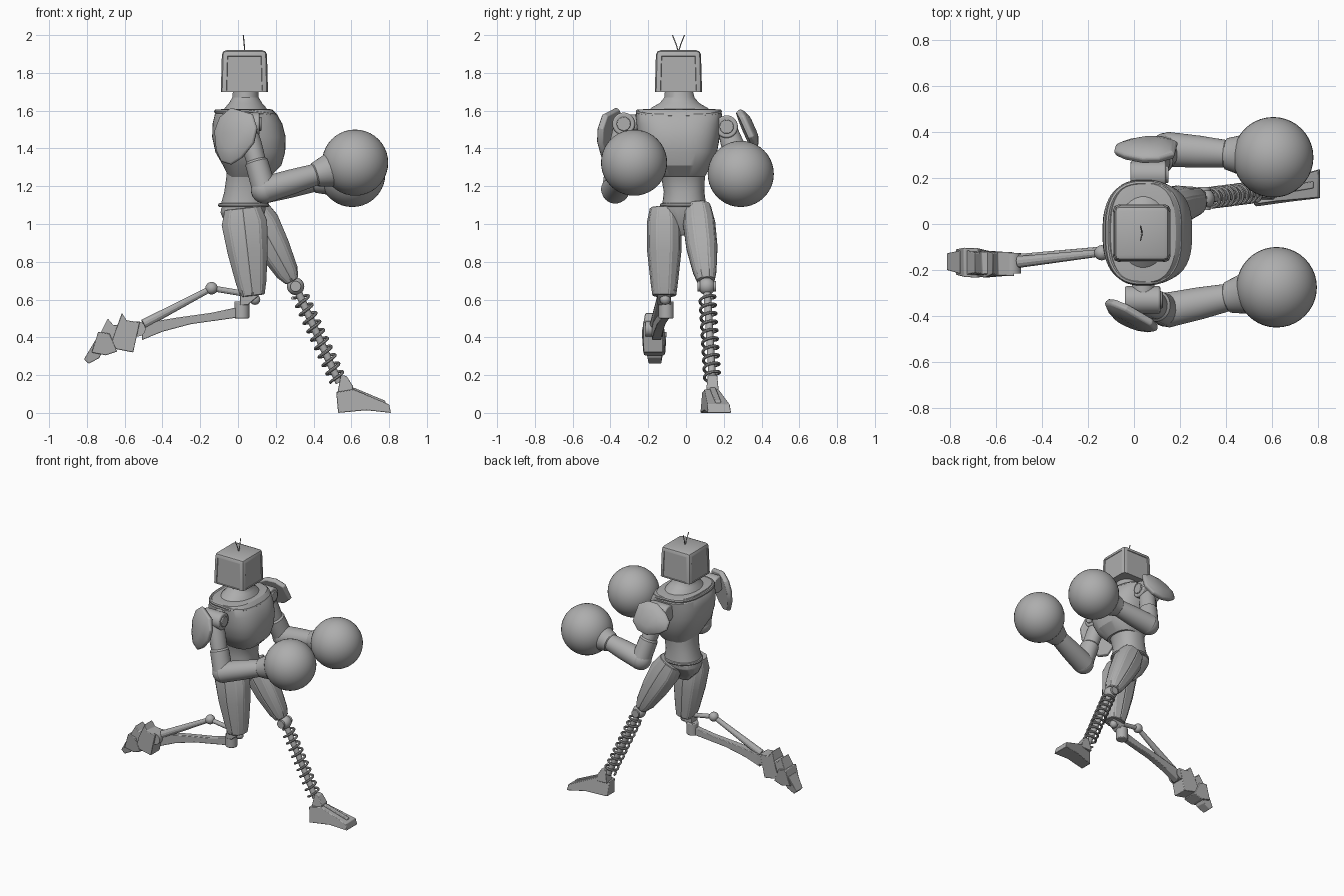
import bpy, bmesh, math
from mathutils import Vector, Matrix

old = bpy.data.objects.get("Cube")
if old:
    bpy.data.objects.remove(old, do_unlink=True)

grey = bpy.data.materials.new("plain grey")
grey.use_nodes = True
GREY = (0.42, 0.42, 0.42, 1)
grey.diffuse_color = GREY
grey.node_tree.nodes["Principled BSDF"].inputs["Base Color"].default_value = GREY


def finish(name, bm, bevel=0):
    bmesh.ops.recalc_face_normals(bm, faces=bm.faces)
    me = bpy.data.meshes.new(name)
    bm.to_mesh(me)
    bm.free()
    me.materials.append(grey)
    ob = bpy.data.objects.new(name, me)
    bpy.context.collection.objects.link(ob)
    if bevel:
        mod = ob.modifiers.new("bevel", 'BEVEL')
        mod.width, mod.segments, mod.limit_method = bevel, 2, 'ANGLE'
    bpy.ops.object.select_all(action='DESELECT')
    ob.select_set(True)
    bpy.context.view_layer.objects.active = ob
    bpy.ops.object.shade_smooth_by_angle(angle=math.radians(28))
    return ob


def frame(origin, d):
    """Matrix with local z along d and local y close to world y."""
    d = Vector(d).normalized()
    ref = Vector((0, 1, 0)) if abs(d.y) < 0.95 else Vector((0, 0, 1))
    lx = ref.cross(d).normalized()
    m = Matrix((lx, d.cross(lx), d)).transposed().to_4x4()
    m.translation = origin
    return m


def squircle(a, rx, ry, power):
    """Point on a superellipse at angle a."""
    c, s = math.cos(a), math.sin(a)
    return (math.copysign(abs(c) ** (2 / power), c) * rx,
            math.copysign(abs(s) ** (2 / power), s) * ry)


def loft(name, rings, power=2, sides=32, matrix=Matrix(), panels=0, bevel=0):
    """Skin superellipse rings given as (z, cx, cy, rx, ry)."""
    bm = bmesh.new()
    loops = []
    for z, cx, cy, rx, ry in rings:
        pts = [squircle(2 * math.pi * (i + 0.5) / sides, rx, ry, power) for i in range(sides)]
        loops.append([bm.verts.new(matrix @ Vector((x + cx, y + cy, z))) for x, y in pts])
    columns = []
    for i in range(sides):
        j = (i + 1) % sides
        columns.append([bm.faces.new((lo[i], lo[j], hi[j], hi[i]))
                        for lo, hi in zip(loops, loops[1:])])
    bm.faces.new(loops[0][::-1])
    bm.faces.new(loops[-1])
    bmesh.ops.recalc_face_normals(bm, faces=bm.faces)
    if panels:
        # One long raised panel down each side
        for column in columns:
            bmesh.ops.inset_region(bm, faces=column, thickness=panels, depth=panels * 0.6)
    return finish(name, bm, bevel)


def limb(name, p1, p2, rows, **kw):
    """Loft between two points; rows are (fraction, rx, ry)."""
    d = Vector(p2) - Vector(p1)
    rings = [(t * d.length, 0, 0, rx, ry) for t, rx, ry in rows]
    return loft(name, rings, matrix=frame(p1, d), **kw)


def rod(name, p1, p2, r, **kw):
    return limb(name, p1, p2, [(0, r, r), (1, r, r)], **kw)


def ball(name, c, r, seg=24):
    bm = bmesh.new()
    bmesh.ops.create_uvsphere(bm, u_segments=seg, v_segments=seg // 2, radius=r,
                              matrix=Matrix.Translation(c))
    return finish(name, bm)


def prism(name, pts, width, bevel=0.004):
    """Side profile in x, z extruded across y; width(x, z) gives the two y values."""
    bm = bmesh.new()
    a, b = ([bm.verts.new((x, width(x, z)[k], z)) for x, z in pts] for k in (0, 1))
    bm.faces.new(a)
    bm.faces.new(b[::-1])
    for i in range(len(pts)):
        j = (i + 1) % len(pts)
        bm.faces.new((a[j], a[i], b[i], b[j]))
    return finish(name, bm, bevel)


def tube(name, pts, r, cyclic=False):
    cu = bpy.data.curves.new(name, 'CURVE')
    cu.dimensions, cu.bevel_depth, cu.bevel_resolution, cu.use_fill_caps = '3D', r, 2, True
    sp = cu.splines.new('POLY')
    sp.points.add(len(pts) - 1)
    for p, co in zip(sp.points, pts):
        p.co = (*co, 1)
    sp.use_cyclic_u = cyclic
    tmp = bpy.data.objects.new(name, cu)
    bm = bmesh.new()
    me = bpy.data.meshes.new_from_object(tmp)
    bm.from_mesh(me)
    bpy.data.objects.remove(tmp)
    bpy.data.meshes.remove(me)
    return finish(name, bm)


def shield(name, centre, normal, w, h):
    """Pointed shoulder plate with a raised, domed middle."""
    outline = [(-.55, 1), (.55, 1), (.95, .55), (1, 0), (.65, -.65), (.25, -1),
               (-.25, -1), (-.65, -.65), (-1, 0), (-.95, .55)]
    m = frame(centre, normal)
    # Local x runs down the plate, so the broad end of the outline goes to -x
    down = 1 if (m.to_3x3() @ Vector((1, 0, 0))).z > 0 else -1
    bm = bmesh.new()
    loops = [[bm.verts.new(m @ Vector((v * h * s * down, u * w * s, z))) for u, v in outline]
             for z, s in ((-.02, .93), (0, 1), (.01, .97), (.022, .84), (.038, .5))]
    for lo, hi in zip(loops, loops[1:]):
        for i in range(len(lo)):
            j = (i + 1) % len(lo)
            bm.faces.new((lo[i], lo[j], hi[j], hi[i]))
    bm.faces.new(loops[0])
    bm.faces.new(loops[-1])
    return finish(name, bm, 0.004)


# Head: tapered box with chamfered edges, shallow screen and side panels
bm = bmesh.new()
bmesh.ops.create_cube(bm, size=1)
for v in bm.verts:
    k = 0.95 if v.co.z > 0 else 1
    v.co = Vector((v.co.x * 0.25 * k + 0.034, v.co.y * 0.25 * k - 0.04, v.co.z * 0.22 + 1.81))
upper = [e for e in bm.edges if max(v.co.z for v in e.verts) > 1.8]
bmesh.ops.bevel(bm, geom=upper, offset=0.024, segments=2, affect='EDGES', profile=0.5)
bm.normal_update()
sides = [f for f in bm.faces if f.calc_area() > 0.02 and abs(f.normal.z) < 0.5]
bmesh.ops.inset_individual(bm, faces=sides, thickness=0.008, depth=0)
bmesh.ops.inset_individual(bm, faces=sides, thickness=0.003, depth=-0.004)
finish("head", bm)
for s, label in ((1, "left"), (-1, "right")):
    tube(label + "_antenna", [(0.035, -0.04, 1.91), (0.033, -0.04 + s * .012, 1.95),
                              (0.028, -0.04 + s * .032, 2.0)], 0.003)

# Torso
loft("neck", [(1.58, .04, -.035, .125, .18), (1.615, .04, -.035, .11, .15),
              (1.64, .04, -.035, .088, .105),
              (1.67, .04, -.035, .07, .08), (1.73, .04, -.04, .065, .07)])
loft("chest", [(1.25, .06, -.02, .11, .12), (1.31, .075, -.03, .155, .165),
               (1.38, .065, -.035, .185, .2), (1.46, .058, -.038, .195, .217),
               (1.53, .05, -.038, .185, .225), (1.58, .042, -.038, .165, .23),
               (1.605, .04, -.038, .142, .215), (1.61, .04, -.035, .12, .17)],
     power=2.7, sides=48)
ring = [2 * math.pi * i / 48 for i in range(48)]
rim = [squircle(a, .157, .216, 2.7) for a in ring]
tube("collar_rim", [(.042 + x, -.038 + y, 1.595 - .14 * max(x, 0) ** 1.0) for x, y in rim], 0.012, True)
loft("abdomen", [(1.09, .03, -.01, .125, .118), (1.17, .035, -.01, .108, .108),
                 (1.24, .045, -.015, .108, .115), (1.3, .06, -.02, .12, .125)], power=2.3)
tube("waist_ring", [(.03 + .125 * math.cos(a), -.01 + .118 * math.sin(a), 1.1)
                    for a in ring], 0.011, True)
loft("pelvis", [(.94, .04, -.02, .05, .03), (1.0, .03, -.02, .1, .06),
                (1.06, .025, -.01, .12, .11), (1.09, .03, -.01, .12, .115)],
     power=3, sides=12, bevel=.005)

# Arms, each with a shoulder joint, upper arm, elbow, forearm and round glove
arms = {
    "right": ((.04, -.33, 1.53), (.14, -.375, 1.18), (.62, -.275, 1.325)),
    "left": ((.065, .215, 1.515), (.14, .325, 1.18), (.605, .29, 1.265)),
}
for side, (shoulder, elbow, glove) in arms.items():
    S, E, G = Vector(shoulder), Vector(elbow), Vector(glove)
    X = Vector((1, 0, 0))
    rod(side + "_shoulder_joint", S - X * .08, S + X * .075, .06, bevel=.008)
    rod(side + "_joint_cap", S + X * .07, S + X * .085, .037, bevel=.004)
    rod(side + "_shoulder_axle", (S.x, -.03, S.z), S, .05)
    limb(side + "_upper_arm", S, E, [(0, .05, .05), (.3, .056, .062), (.55, .052, .06),
                                     (.58, .062, .068), (1, .065, .07)], sides=20)
    ball(side + "_elbow", E, .072)
    limb(side + "_forearm", E, G, [(-.08, .05, .055), (0, .071, .076), (.3, .066, .07),
                                   (.55, .058, .06), (.56, .064, .068), (.72, .09, .09),
                                   (.8, .11, .11)])
    ball(side + "_glove", G, .175, 40)
shield("right_shoulder_plate", (-.02, -.4, 1.46), (-.47, -.87, .14), .125, .145)
shield("left_shoulder_plate", (.05, .325, 1.5), (-.05, .9, .4), .112, .135)

# Thighs: faceted, with long raised panels
limb("right_thigh", (.025, -.115, 1.085), (.078, -.115, .62),
     [(0, .095, .073), (.17, .122, .09), (.5, .107, .088), (.85, .08, .07), (1, .062, .06)],
     sides=10, power=2.6, panels=.006)
limb("left_thigh", (.075, .06, 1.085), (.285, .105, .7),
     [(0, .08, .07), (.22, .1, .083), (.55, .085, .08), (.88, .06, .06), (1, .035, .045)],
     sides=10, power=2.6, panels=.006)

# Left lower leg: knee ball, inner rod, coil spring and foot
knee, ankle = Vector((.305, .11, .67)), Vector((.535, .14, .16))
ball("left_knee", knee, .046)
rod("left_knee_pin", knee - Vector((0, .05, 0)), knee + Vector((0, .05, 0)), .028)
rod("left_shin_rod", knee, ankle, .02, sides=16)
m = frame(knee, ankle - knee)
length, turns, steps = (ankle - knee).length, 10, 200
tube("left_shin_spring",
     [m @ Vector((.041 * math.cos(2 * math.pi * turns * i / steps),
                  .041 * math.sin(2 * math.pi * turns * i / steps),
                  .05 + (length - .07) * i / steps)) for i in range(steps + 1)], .008)


def foot_width(x, z):
    mid = .12 + (x - .53) * .2
    half = .044 + (x - .53) * .07 - z * .1
    return mid - half, mid + half


prism("left_foot", [(.53, 0), (.52, .11), (.61, .125), (.8, .045), (.81, 0), (.68, .014)], foot_width)
prism("left_ankle", [(.525, .1), (.545, .2), (.575, .195), (.61, .14), (.61, .1)],
      lambda x, z: (.115 - (.2 - z) * .1, .165 + (.2 - z) * .1))
prism("left_foot_ridge", [(.6, .1), (.61, .135), (.78, .064), (.78, .04)],
      lambda x, z: (.125 + (x - .6) * .17, .155 + (x - .6) * .17))

# Right lower leg: knee, shin bar and jointed push rod
rod("right_knee", (.02, -.105, .5), (.02, -.105, .59), .04, bevel=.006)
prism("right_knee_block", [(.01, .57), (.01, .65), (.12, .65), (.11, .62), (.05, .57)],
      lambda x, z: (-.15, -.08))
ball("right_knee_ball", (.09, -.11, .6), .028)
prism("right_shin", [(.0, .505), (.0, .56), (-.14, .53), (-.32, .505), (-.5, .475),
                     (-.51, .385), (-.4, .43), (-.25, .47)],
      lambda x, z: (-.125 + x * .11, -.085 + x * .09))
hinge = Vector((-.14, -.125, .66))
rod("right_push_rod_upper", (.07, -.115, .625), hinge, .016, sides=12)
ball("right_push_rod_joint", hinge, .033)
limb("right_push_rod_lower", hinge, (-.5, -.165, .47), [(0, .016, .016), (1, .026, .026)], sides=12)
rod("right_ankle", (-.53, -.215, .445), (-.53, -.125, .445), .04, sides=20)


# Right foot: overlapping segments pointing back and down, narrowing above and below
def taper(half):
    def width(x, z):
        mid, h = -.17 - (x + .65) * .04, half - abs(z - .4) * .15
        return mid - h, mid + h
    return width


prism("right_heel", [(-.615, .53), (-.59, .49), (-.52, .48), (-.555, .32), (-.68, .345),
                     (-.65, .43)], taper(.064))
prism("right_instep", [(-.69, .5), (-.66, .465), (-.6, .47), (-.6, .36), (-.735, .345),
                       (-.74, .4)], taper(.058))
prism("right_toes", [(-.74, .43), (-.68, .42), (-.64, .325), (-.7, .305), (-.775, .32)], taper(.068))
prism("right_toe_tip", [(-.755, .385), (-.71, .34), (-.735, .29), (-.79, .26), (-.815, .285)],
      taper(.054))
